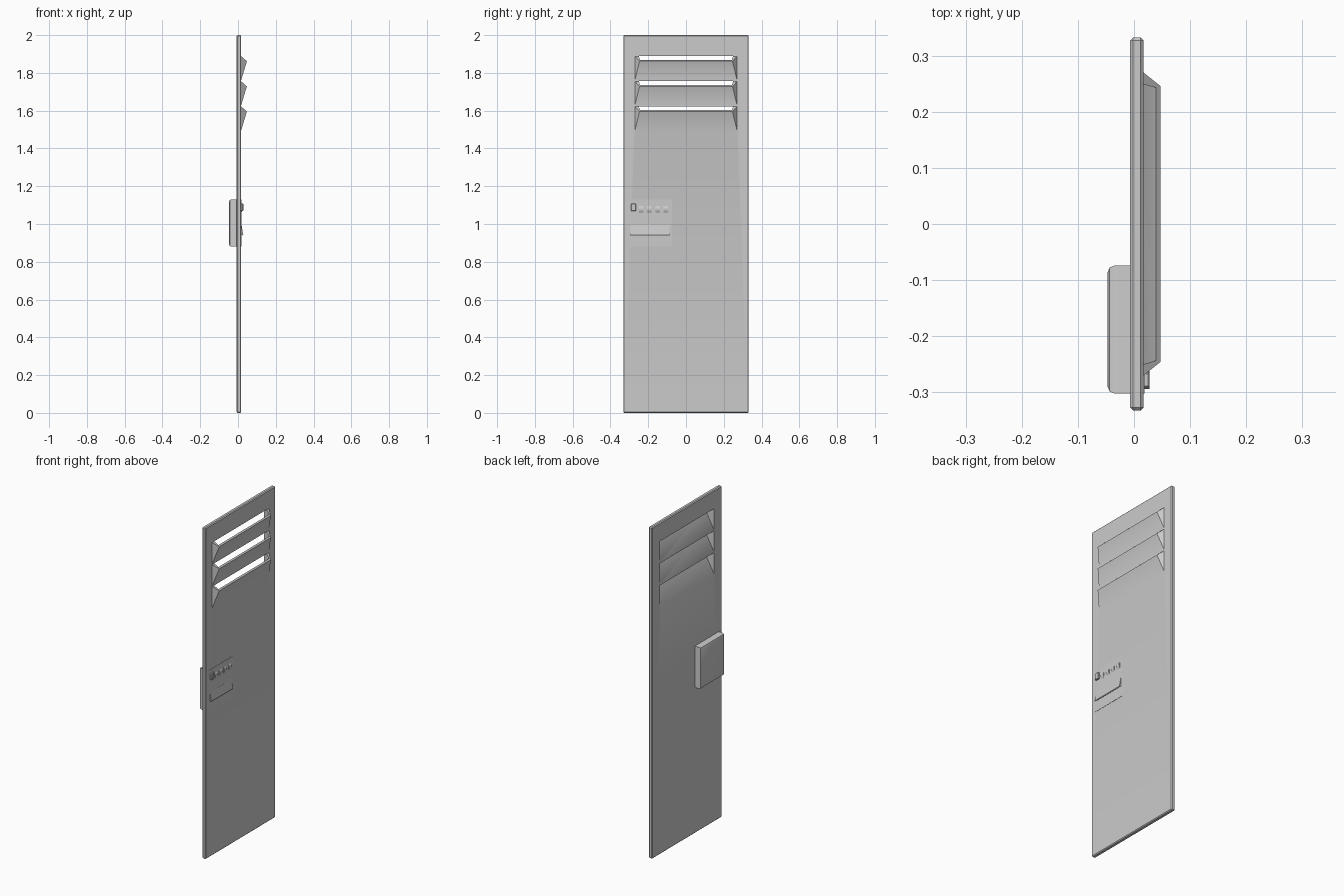
import bpy, bmesh, math
from mathutils import Matrix, Vector

if "Cube" in bpy.data.objects:
    bpy.data.objects.remove(bpy.data.objects["Cube"])


def finish(name, bm):
    bmesh.ops.recalc_face_normals(bm, faces=bm.faces)
    me = bpy.data.meshes.new(name)
    bm.to_mesh(me)
    bm.free()
    ob = bpy.data.objects.new(name, me)
    bpy.context.collection.objects.link(ob)
    return ob


def box(name, lo, hi, bevel=0, seg=1, pick=lambda e: True):
    lo, hi = Vector(lo), Vector(hi)
    bm = bmesh.new()
    bmesh.ops.create_cube(bm, size=1)
    for v in bm.verts:
        v.co = (lo + hi) / 2 + v.co * (hi - lo)
    if bevel:
        bmesh.ops.bevel(bm, geom=[e for e in bm.edges if pick(e)], offset=bevel,
                        segments=seg, profile=0.5, affect='EDGES')
    return finish(name, bm)


def prism(name, profile, y_mid=0):
    # profile points: x, z, half width in y
    bm = bmesh.new()
    a = [bm.verts.new((x, y_mid - w, z)) for x, z, w in profile]
    b = [bm.verts.new((x, y_mid + w, z)) for x, z, w in profile]
    bm.faces.new(a)
    bm.faces.new(b[::-1])
    for i in range(len(a)):
        j = (i + 1) % len(a)
        bm.faces.new((a[i], b[i], b[j], a[j]))
    bmesh.ops.triangulate(bm, faces=bm.faces)
    return finish(name, bm)


def boolean(target, tool, op):
    m = target.modifiers.new(op, 'BOOLEAN')
    m.operation, m.object, m.solver = op, tool, 'EXACT'
    bpy.context.view_layer.objects.active = target
    bpy.ops.object.modifier_apply(modifier=m.name)
    bpy.data.objects.remove(tool)


# Door sheet
door = box("door_panel", (-0.007, -0.332, 0), (0.017, 0.332, 2), 0.005)

# Louvres: outward hoods, hollow from the back and open at the top
tops = [1.889 - 0.133 * i for i in range(3)]
for z in tops:
    hood = prism("louvre_hood", [(0.01, z - 0.127, 0.27), (0.017, z - 0.127, 0.27),
                                 (0.047, z - 0.027, 0.246), (0.017, z - 0.001, 0.27),
                                 (0.01, z - 0.001, 0.27)])
    boolean(door, hood, 'UNION')
for z in tops:
    cut = prism("louvre_cut", [(-0.009, z - 0.1315, 0.258), (0.049, z + 0.0035, 0.24),
                               (0.049, z + 0.004, 0.24), (0.030, z, 0.245),
                               (-0.009, z, 0.258)])
    boolean(door, cut, 'DIFFERENCE')

# Lock body passing through the door, rounded on the back
lock = box("lock_body", (-0.047, -0.302, 0.88), (0.0185, -0.074, 1.13), 0.012, 2,
           lambda e: all(v.co.x < 0 for v in e.verts))

# Release button
button = box("lock_button", (0.01, -0.292, 1.068), (0.028, -0.264, 1.108), 0.003)

# Code wheels, showing through the lock face
for i in range(4):
    bm = bmesh.new()
    bmesh.ops.create_cone(bm, cap_ends=True, segments=20, radius1=0.03, radius2=0.03, depth=0.024,
                          matrix=Matrix.Translation((-0.006, -0.238 + 0.0437 * i, 1.078))
                          @ Matrix.Rotation(math.pi / 2, 4, 'X'))
    finish("code_wheel", bm)

# Finger pull
prism("finger_pull", [(0.01, 0.995, 0.103), (0.0187, 0.995, 0.103), (0.028, 0.942, 0.103),
                      (0.026, 0.938, 0.103), (0.01, 0.950, 0.103)], -0.191)

for ob in bpy.context.scene.objects:
    ob.select_set(True)
bpy.context.view_layer.objects.active = door
bpy.ops.object.shade_smooth_by_angle(angle=math.radians(25))
